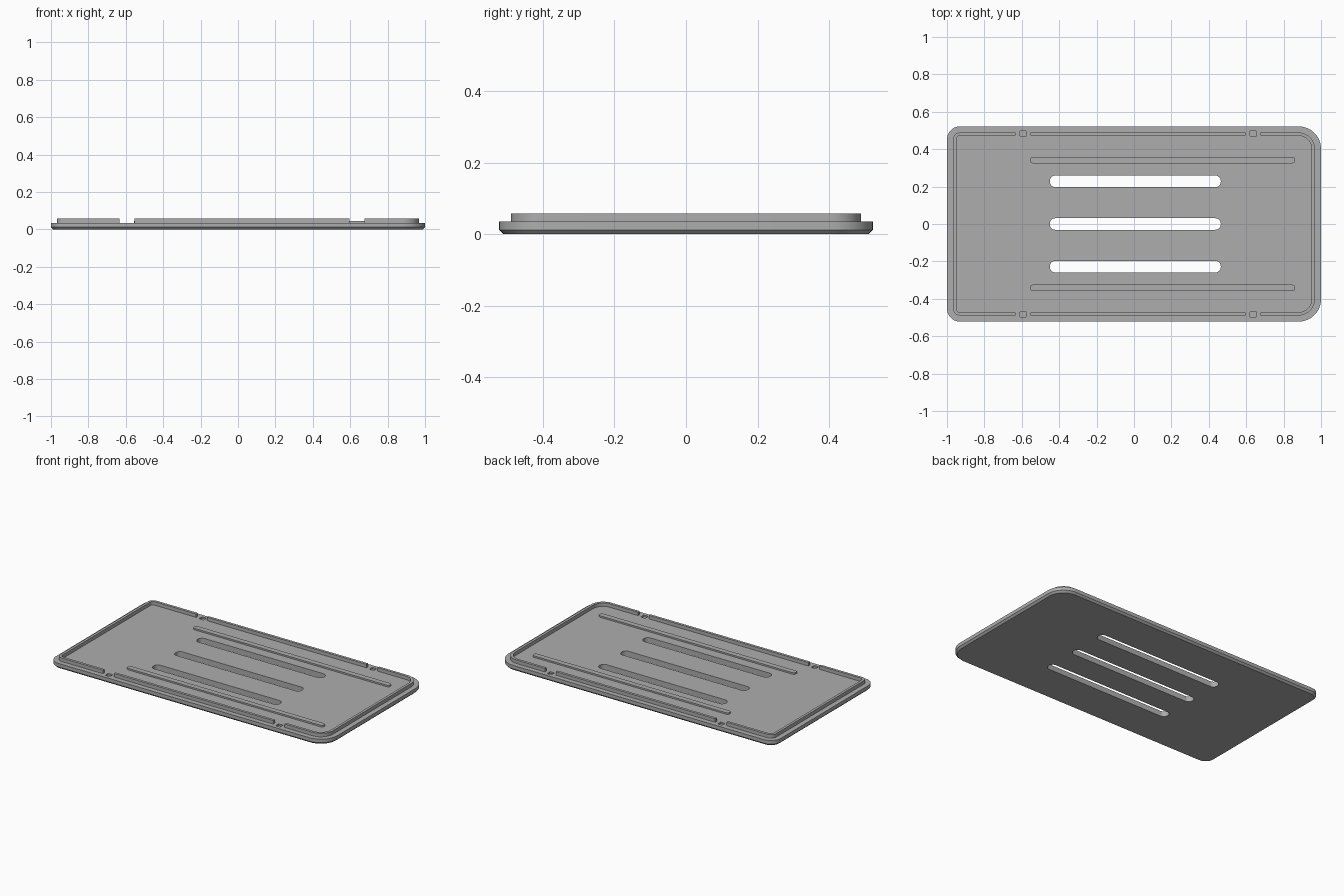
import bpy, bmesh
from math import cos, sin, pi

if "Cube" in bpy.data.objects:
    bpy.data.objects.remove(bpy.data.objects["Cube"], do_unlink=True)

GREY = (0.42, 0.42, 0.42, 1)
mat = bpy.data.materials.new("mid grey")
mat.use_nodes = True
mat.diffuse_color = GREY
mat.node_tree.nodes["Principled BSDF"].inputs["Base Color"].default_value = GREY

HX, HY = 1.0, 0.522                  # plate half sizes
R_LEFT, R_RIGHT = 0.12, 0.07         # corner radii at +x and -x
TOP, WALL_TOP, RIB_TOP = 0.035, 0.058, 0.045
CHAMFER = 0.012
PEGS = (-0.593, 0.637)               # x of the wall gaps


def outline(x0, x1, y0, y1, r_neg, r_pos, steps=10):
    """Rounded rectangle with separate radii at its -x and +x ends."""
    corners = [(x1 - r_pos, y1 - r_pos, r_pos, 0), (x0 + r_neg, y1 - r_neg, r_neg, 1),
               (x0 + r_neg, y0 + r_neg, r_neg, 2), (x1 - r_pos, y0 + r_pos, r_pos, 3)]
    return [(cx + r * cos((q + i / steps) * pi / 2), cy + r * sin((q + i / steps) * pi / 2))
            for cx, cy, r, q in corners for i in range(steps + 1)]


def inset_outline(d):
    return outline(-HX + d, HX - d, -HY + d, HY - d, R_RIGHT - d, R_LEFT - d)


def loft(name, layers):
    """Closed solid through (outline, z) layers of equal point count."""
    bm = bmesh.new()
    rings = [[bm.verts.new((x, y, z)) for x, y in pts] for pts, z in layers]
    for a, b in zip(rings, rings[1:]):
        for i in range(len(a)):
            j = (i + 1) % len(a)
            bm.faces.new((a[i], a[j], b[j], b[i]))
    bm.faces.new(rings[0][::-1])
    bm.faces.new(rings[-1])
    bmesh.ops.recalc_face_normals(bm, faces=bm.faces)
    me = bpy.data.meshes.new(name)
    bm.to_mesh(me)
    bm.free()
    me.materials.append(mat)
    ob = bpy.data.objects.new(name, me)
    bpy.context.collection.objects.link(ob)
    return ob


def bar(name, cx, cy, hx, hy, r, z0, z1):
    pts = outline(cx - hx, cx + hx, cy - hy, cy + hy, r, r, 6)
    return loft(name, [(pts, z0), (pts, z1)])


def cut(target, cutters):
    """Subtract the cutters, bake the result and drop the helpers."""
    for c in cutters:
        c.hide_render = True
        m = target.modifiers.new("cut", 'BOOLEAN')
        m.operation, m.solver, m.object = 'DIFFERENCE', 'EXACT', c
    dg = bpy.context.evaluated_depsgraph_get()
    me = bpy.data.meshes.new_from_object(target.evaluated_get(dg))
    target.modifiers.clear()
    target.data = me
    for c in cutters:
        bpy.data.objects.remove(c, do_unlink=True)


def smooth(ob):
    bpy.ops.object.select_all(action='DESELECT')
    ob.select_set(True)
    bpy.context.view_layer.objects.active = ob
    bpy.ops.object.shade_smooth_by_angle(angle=0.5)


# Base plate: chamfered underneath, three vent slots, four small sockets
plate = loft("base_plate", [(inset_outline(CHAMFER), 0),
                            (inset_outline(0), CHAMFER),
                            (inset_outline(0), TOP)])
holes = [bar("slot_cutter", 0.007, y, 0.457, 0.031, 0.029, -0.1, 0.1) for y in (-0.228, 0, 0.228)]
holes += [bar("socket_cutter", x, s * 0.483, 0.016, 0.016, 0.005, TOP - 0.01, 0.1)
          for x in PEGS for s in (-1, 1)]
cut(plate, holes)

# Raised rim wall, opened at the four sockets
rim = loft("rim_wall", [(inset_outline(0.033), TOP - 0.002), (inset_outline(0.033), WALL_TOP)])
gaps = [loft("inner_cutter", [(inset_outline(0.05), -0.1), (inset_outline(0.05), 0.1)])]
gaps += [bar("gap_cutter", x, s * 0.48, 0.04, 0.06, 0.001, -0.1, 0.1)
         for x in PEGS for s in (-1, 1)]
cut(rim, gaps)

# Two long low ribs
ribs = [bar(n, 0.153, s * 0.342, 0.709, 0.0175, 0.016, TOP - 0.002, RIB_TOP)
        for n, s in (("front_rib", -1), ("back_rib", 1))]

for ob in [plate, rim] + ribs:
    smooth(ob)
